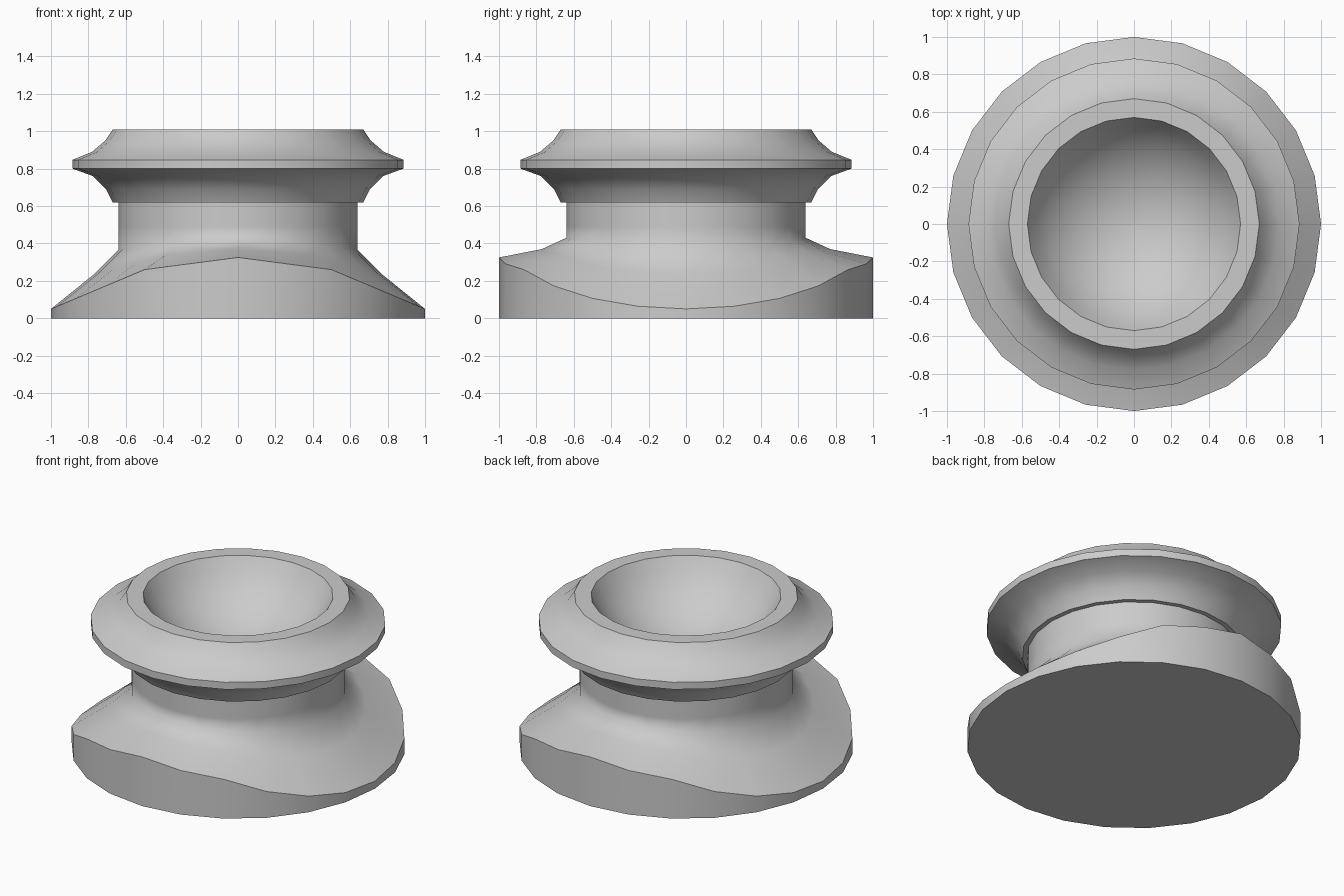
import bpy, bmesh, math

if "Cube" in bpy.data.objects:
    bpy.data.objects.remove(bpy.data.objects["Cube"])

SIDES = 24


def rim_height(a):
    # base rim dips toward the left and right sides
    x = abs(math.cos(a))
    return 0.05 + (1 - x) * 0.42 if x > 0.5 else 0.26 + (0.5 - x) * 0.13


def lathe(name, rings, sharp=(), cap_first=False, cap_last=False):
    """Rings are (radius, height or height function); sharp lists ring indices."""
    bm = bmesh.new()
    loops = []
    for r, z in rings:
        loop = []
        for i in range(SIDES):
            a = 2 * math.pi * i / SIDES
            h = z(a) if callable(z) else z
            loop.append(bm.verts.new((r * math.cos(a), r * math.sin(a), h)))
        loops.append(loop)
    for lo, hi in zip(loops, loops[1:]):
        for i in range(SIDES):
            j = (i + 1) % SIDES
            bm.faces.new((lo[i], lo[j], hi[j], hi[i]))
    if cap_first:
        bm.faces.new(loops[0][::-1])
    if cap_last:
        bm.faces.new(loops[-1])
    for f in bm.faces:
        f.smooth = True
    for k in sharp:
        for i in range(SIDES):
            e = bm.edges.get((loops[k][i], loops[k][(i + 1) % SIDES]))
            e.smooth = False
    me = bpy.data.meshes.new(name)
    bm.to_mesh(me)
    bm.free()
    ob = bpy.data.objects.new(name, me)
    bpy.context.collection.objects.link(ob)
    return ob


def blend(low, high):
    # height that follows the rim between its lowest and highest points
    return lambda a: low + (high - low) * (rim_height(a) - 0.05) / 0.275


# saddle-shaped base sweeping up into the neck
lathe("base_and_neck",
      [(1.0, 0.0), (1.0, rim_height), (0.77, blend(0.235, 0.37)),
       (0.64, blend(0.365, 0.43)), (0.64, 0.49), (0.64, 0.62)],
      sharp=(0, 1), cap_first=True)

# flared collar and flat rim
collar = [(0.64, 0.62), (0.67, 0.62), (0.705, 0.69), (0.775, 0.76),
          (0.885, 0.80), (0.885, 0.847), (0.78, 0.89), (0.71, 0.95),
          (0.67, 1.01), (0.57, 1.01)]

# shallow spherical bowl
DEPTH, MOUTH = 0.36, 0.57
R = (MOUTH ** 2 + DEPTH ** 2) / (2 * DEPTH)
edge = math.asin(MOUTH / R)
bowl = [(R * math.sin(t), 1.01 - DEPTH + R * (1 - math.cos(t)))
        for t in (edge * (1 - k / 8) for k in range(1, 8))]
lathe("collar_and_bowl", collar + bowl + [(0.01, 1.01 - DEPTH)],
      sharp=(1, 4, 5, 8, 9), cap_last=True)
